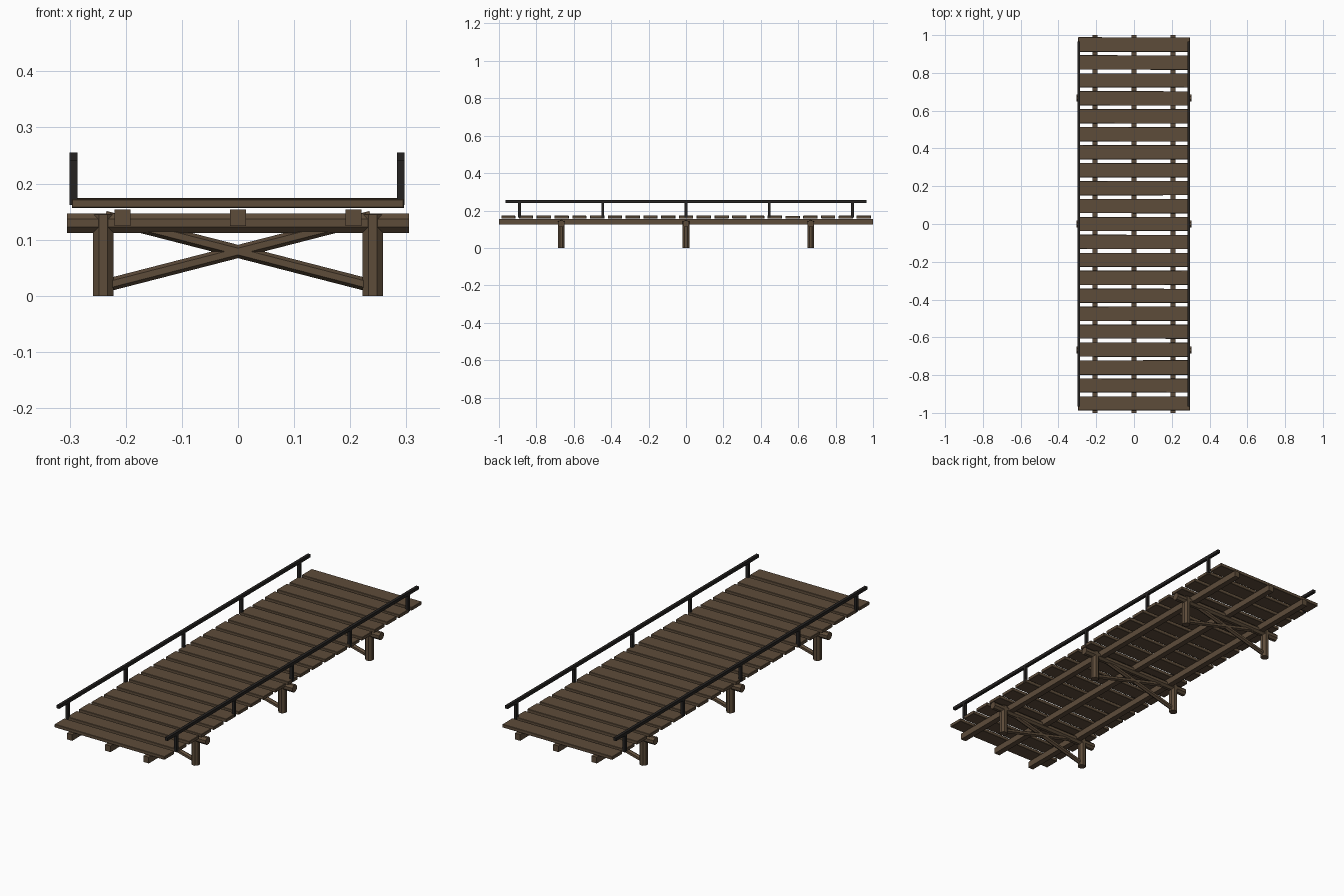
import bpy, math, random
from mathutils import Vector

if "Cube" in bpy.data.objects:
    bpy.data.objects.remove(bpy.data.objects["Cube"])

random.seed(4)


def material(name, col):
    m = bpy.data.materials.new(name)
    m.diffuse_color = (*col, 1)
    m.use_nodes = True
    m.node_tree.nodes["Principled BSDF"].inputs["Base Color"].default_value = m.diffuse_color
    return m


WOOD = material("weathered_wood", (0.11, 0.072, 0.042))
DARK = material("dark_rail", (0.018, 0.016, 0.015))


def box(name, loc, size, mat, rot=(0, 0, 0), bevel=0.0):
    bpy.ops.mesh.primitive_cube_add(size=1, location=loc, rotation=rot)
    o = bpy.context.object
    o.name = name
    o.scale = size
    bpy.ops.object.transform_apply(location=False, rotation=False, scale=True)
    if bevel:
        b = o.modifiers.new("edge", 'BEVEL')
        b.width = bevel
        b.segments = 1
    o.data.materials.append(mat)
    return o


def log(name, a, b, r, sides, mat):
    a, b = Vector(a), Vector(b)
    d = b - a
    bpy.ops.mesh.primitive_cylinder_add(vertices=sides, radius=r, depth=d.length,
                                        location=(a + b) / 2)
    o = bpy.context.object
    o.name = name
    # roll by half a side so flats face the axes
    spin = Vector((0, 0, 1)).rotation_difference(d.normalized())
    for v in o.data.vertices:
        c, s = math.cos(math.pi / sides), math.sin(math.pi / sides)
        x, y, z = v.co
        v.co = spin @ Vector((c * x - s * y, s * x + c * y, z))
    o.data.materials.append(mat)
    return o


# deck planks with slight irregularity
for i in range(21):
    y = -0.95 + i * 0.095
    box(f"deck_plank_{i}", (0, y, 0.165 + random.uniform(-0.001, 0.001)),
        (0.592, 0.076 + random.uniform(-0.002, 0.002), 0.016), WOOD,
        rot=(0, 0, random.uniform(-0.003, 0.003)), bevel=0.0015)

# long stringers under the deck
for i, x in enumerate((-0.206, 0, 0.206)):
    box(f"stringer_{i}", (x, 0, 0.139), (0.028, 2.0, 0.030), WOOD)

# trestle bents: two posts, cap beam, crossed braces
for i, y in enumerate((-0.667, 0, 0.667)):
    for s in (-1, 1):
        log(f"trestle_post_{i}", (s * 0.24, y, 0), (s * 0.24, y, 0.145), 0.0198, 8, WOOD)
        log(f"cross_brace_{i}", (-s * 0.237, y, 0.018), (s * 0.237, y, 0.140), 0.0115, 6, WOOD)
    log(f"cap_beam_{i}", (-0.305, y, 0.1295), (0.305, y, 0.1295), 0.0188, 8, WOOD)

# hand rails with their uprights
for side, x in (("left", -0.293), ("right", 0.290)):
    box(f"{side}_rail", (x, 0, 0.248), (0.014, 1.93, 0.015), DARK)
    for k in range(5):
        y = -0.89 + k * 0.445
        box(f"{side}_rail_upright_{k}", (x, y, 0.207), (0.014, 0.014, 0.09), DARK)
